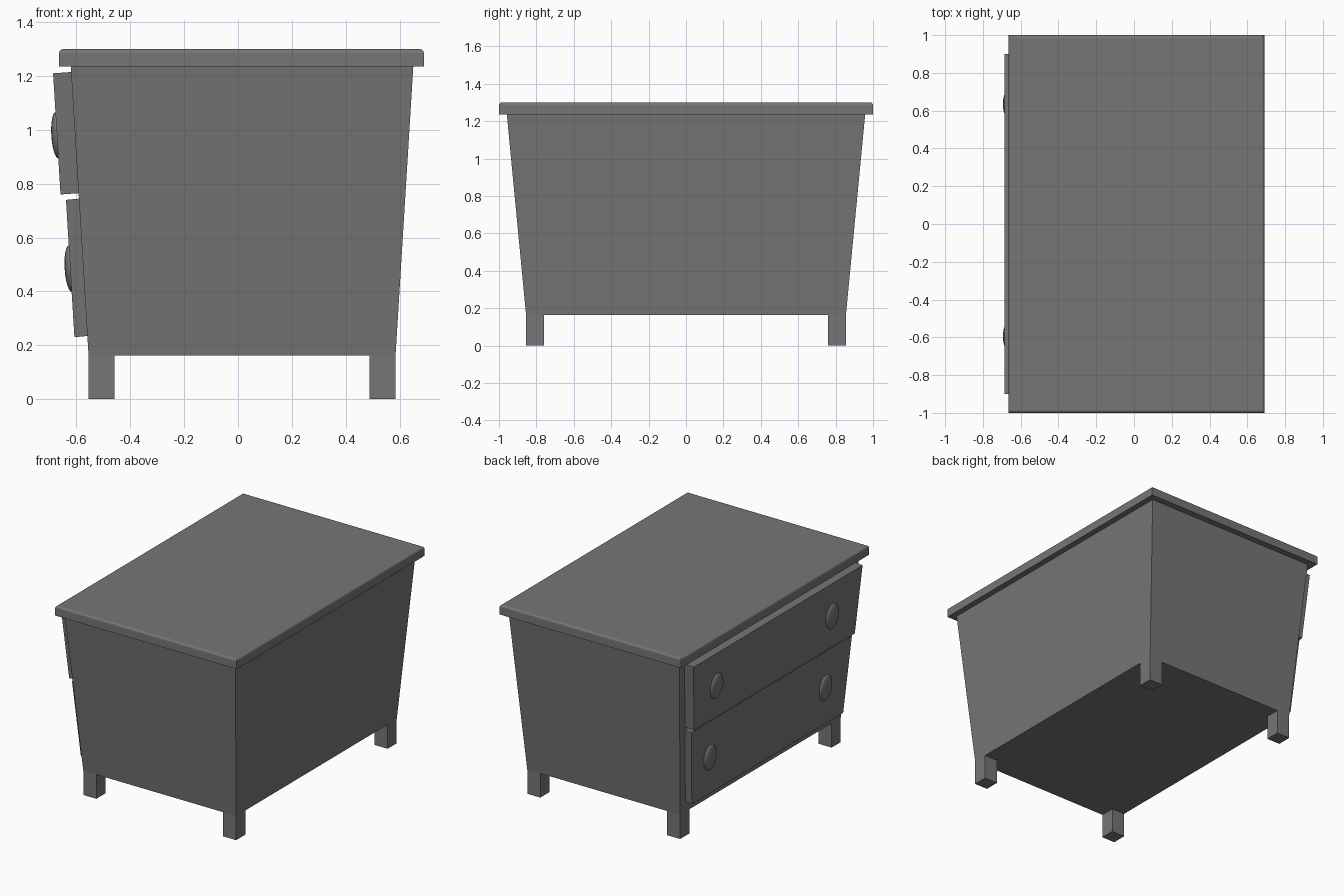
import bpy, bmesh, math
from mathutils import Matrix

if "Cube" in bpy.data.objects:
    bpy.data.objects.remove(bpy.data.objects["Cube"])

CX = 0.015                     # centre of the cabinet in x
Z0, Z1 = 0.163, 1.236          # bottom and top of the cabinet body

grey = bpy.data.materials.new("grey")
grey.diffuse_color = (0.18, 0.18, 0.18, 1)
grey.use_nodes = True
grey.node_tree.nodes["Principled BSDF"].inputs["Base Color"].default_value = grey.diffuse_color


def finish(bm, name):
    bmesh.ops.recalc_face_normals(bm, faces=bm.faces)
    me = bpy.data.meshes.new(name)
    bm.to_mesh(me)
    bm.free()
    me.materials.append(grey)
    ob = bpy.data.objects.new(name, me)
    bpy.context.collection.objects.link(ob)
    return ob


def lerp(a, b, z):
    return a + (b - a) * (z - Z0) / (Z1 - Z0)


def face_x(z):                 # x of the body's sloping drawer side
    return CX - lerp(0.57, 0.636, z)


def half_y(z):                 # half width of the body at a height
    return lerp(0.855, 0.958, z)


def box(bottom, top):
    """Join two four-point rings into a closed block."""
    bm = bmesh.new()
    b = [bm.verts.new(p) for p in bottom]
    t = [bm.verts.new(p) for p in top]
    bm.faces.new(b)
    bm.faces.new(t)
    for i in range(4):
        j = (i + 1) % 4
        bm.faces.new((b[i], b[j], t[j], t[i]))
    return bm


def ring(x0, x1, y, z0, z1):   # z0 is the height at x0, z1 at x1
    return [(x0, -y, z0), (x1, -y, z1), (x1, y, z1), (x0, y, z0)]


# Tapered body with the four square legs pulled from its underside
bm = box(ring(CX - 0.57, CX + 0.57, 0.855, Z0, Z0),
         ring(CX - 0.636, CX + 0.636, 0.958, Z1, Z1))
bm.faces.ensure_lookup_table()
under = [f for f in bm.faces if f.calc_center_median().z < Z0 + 0.01]
for axis, cuts in (((1, 0, 0), (CX - 0.473, CX + 0.473)),
                   ((0, 1, 0), (-0.758, 0.758))):
    for c in cuts:
        faces = [f for f in bm.faces if f.calc_center_median().z < Z0 + 0.01]
        geom = faces + list({e for f in faces for e in f.edges}) \
            + list({v for f in faces for v in f.verts})
        bmesh.ops.bisect_plane(bm, geom=geom, plane_no=axis,
                               plane_co=[a * c for a in axis])
corners = [f for f in bm.faces
           if f.calc_center_median().z < Z0 + 0.01
           and abs(f.calc_center_median().x - CX) > 0.48
           and abs(f.calc_center_median().y) > 0.77]
for f in bmesh.ops.extrude_discrete_faces(bm, faces=corners)["faces"]:
    low = list(f.verts)
    top = [bm.verts.new(v.co) for v in low]
    for v in low:
        v.co.z = 0
    for i in range(4):
        j = (i + 1) % 4
        bm.faces.new((low[i], low[j], top[j], top[i]))
bmesh.ops.remove_doubles(bm, verts=bm.verts, dist=0.0005)
finish(bm, "body_with_legs")

# Overhanging top with a softened upper edge
bm = box(ring(-0.664, 0.69, 1.0, Z1, Z1), ring(-0.664, 0.69, 1.0, 1.3, 1.3))
rim = [e for e in bm.edges if all(v.co.z > 1.29 for v in e.verts)]
bmesh.ops.bevel(bm, geom=rim, offset=0.014, segments=3, profile=0.5,
                affect='EDGES')
finish(bm, "top_board")

# Two sloping drawer fronts, each with two oval knobs
tilt = math.atan2(0.066, Z1 - Z0)
for name, z0, z1, thick, knob_z in (("lower", 0.235, 0.745, 0.048, 0.485),
                                    ("upper", 0.765, 1.215, 0.067, 0.98)):
    rings = [ring(face_x(z) - thick, face_x(z) + 0.003,
                  half_y(z) - 0.056, z - 0.005, z) for z in (z0, z1)]
    finish(box(*rings), name + "_drawer_front")
    for side, y in (("left", 0.635), ("right", -0.595)):
        bm = bmesh.new()
        bmesh.ops.create_uvsphere(
            bm, u_segments=24, v_segments=12, radius=1,
            matrix=Matrix.Translation((face_x(knob_z) - thick, y, knob_z))
            @ Matrix.Rotation(-tilt, 4, 'Y')
            @ Matrix.Diagonal((0.021, 0.066, 0.086, 1)))
        for f in bm.faces:
            f.smooth = True
        finish(bm, name + "_" + side + "_knob")
